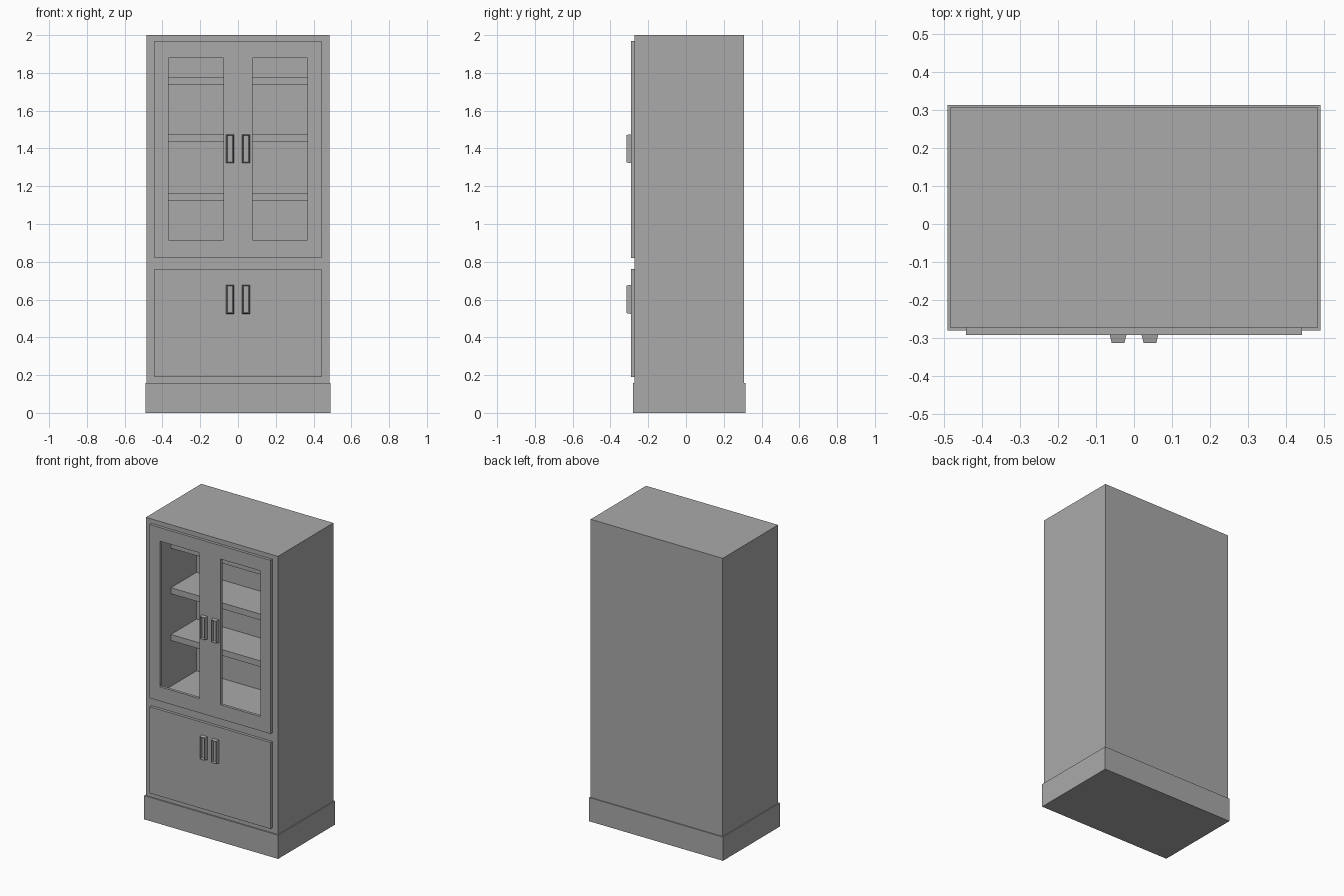
import bpy
import bmesh
from mathutils import Vector

old = bpy.data.objects.get("Cube")
if old:
    bpy.data.objects.remove(old, do_unlink=True)

grey = bpy.data.materials.new("cabinet grey")
grey.use_nodes = True
tone = (0.4, 0.4, 0.4, 1)
grey.diffuse_color = tone
grey.node_tree.nodes["Principled BSDF"].inputs["Base Color"].default_value = tone


def make_object(name, bm):
    mesh = bpy.data.meshes.new(name)
    bmesh.ops.recalc_face_normals(bm, faces=bm.faces[:])
    bm.to_mesh(mesh)
    bm.free()
    mesh.materials.append(grey)
    obj = bpy.data.objects.new(name, mesh)
    bpy.context.collection.objects.link(obj)
    return obj


def box_mesh(x, y, z):
    bm = bmesh.new()
    bmesh.ops.create_cube(bm, size=1)
    for v in bm.verts:
        v.co = Vector(r[0] + (c + 0.5) * (r[1] - r[0])
                      for c, r in zip(v.co, (x, y, z)))
    return bm


def box(name, x, y, z):
    return make_object(name, box_mesh(x, y, z))


def cut(target, cutter):
    cutter.hide_render = True
    cutter.hide_set(True)
    cutter.display_type = 'WIRE'
    mod = target.modifiers.new(cutter.name, 'BOOLEAN')
    mod.operation = 'DIFFERENCE'
    mod.solver = 'EXACT'
    mod.object = cutter
    # Apply the cut and drop the helper
    bpy.context.view_layer.objects.active = target
    bpy.ops.object.modifier_apply(modifier=mod.name)
    bpy.data.objects.remove(cutter, do_unlink=True)


def handle(name, side, z0, z1):
    # Tapered pull with a recessed front
    cx, cz = side * 0.042, (z0 + z1) / 2
    bm = box_mesh((cx - 0.022, cx + 0.022), (FRONT - 0.022, FRONT), (z0, z1))
    front = min(bm.faces, key=lambda f: f.calc_center_median().y)
    for v in front.verts:
        v.co.x = cx + (v.co.x - cx) * 0.75
        v.co.z = cz + (v.co.z - cz) * 0.95
    bmesh.ops.inset_individual(bm, faces=[front], thickness=0.005)
    bmesh.ops.translate(bm, verts=front.verts, vec=(0, 0.016, 0))
    make_object(name, bm)


FACE, FRONT = -0.273, -0.292

# Plinth and carcass with an open display compartment
box("plinth", (-0.491, 0.491), (-0.281, 0.314), (0, 0.157))
carcass = box("carcass", (-0.484, 0.484), (FACE, 0.307), (0.157, 2))
cut(carcass, box("compartment", (-0.435, 0.435), (-0.4, 0.187), (0.82, 1.95)))

# Shelves
for i, top in enumerate((1.163, 1.473, 1.775)):
    box(f"shelf_{i + 1}", (-0.435, 0.435), (-0.08, 0.187), (top - 0.04, top))

# Door panels
upper = box("upper_doors", (-0.443, 0.443), (FRONT, FACE), (0.82, 1.97))
box("lower_doors", (-0.443, 0.443), (FRONT, FACE), (0.19, 0.763))

# Windows and handles on both sides
for label, side in (("left", 1), ("right", -1)):
    edges = sorted((side * 0.077, side * 0.369))
    cut(upper, box(label + "_window", edges, (-0.35, -0.2), (0.915, 1.88)))
    handle(label + "_upper_handle", side, 1.322, 1.475)
    handle(label + "_lower_handle", side, 0.524, 0.678)
